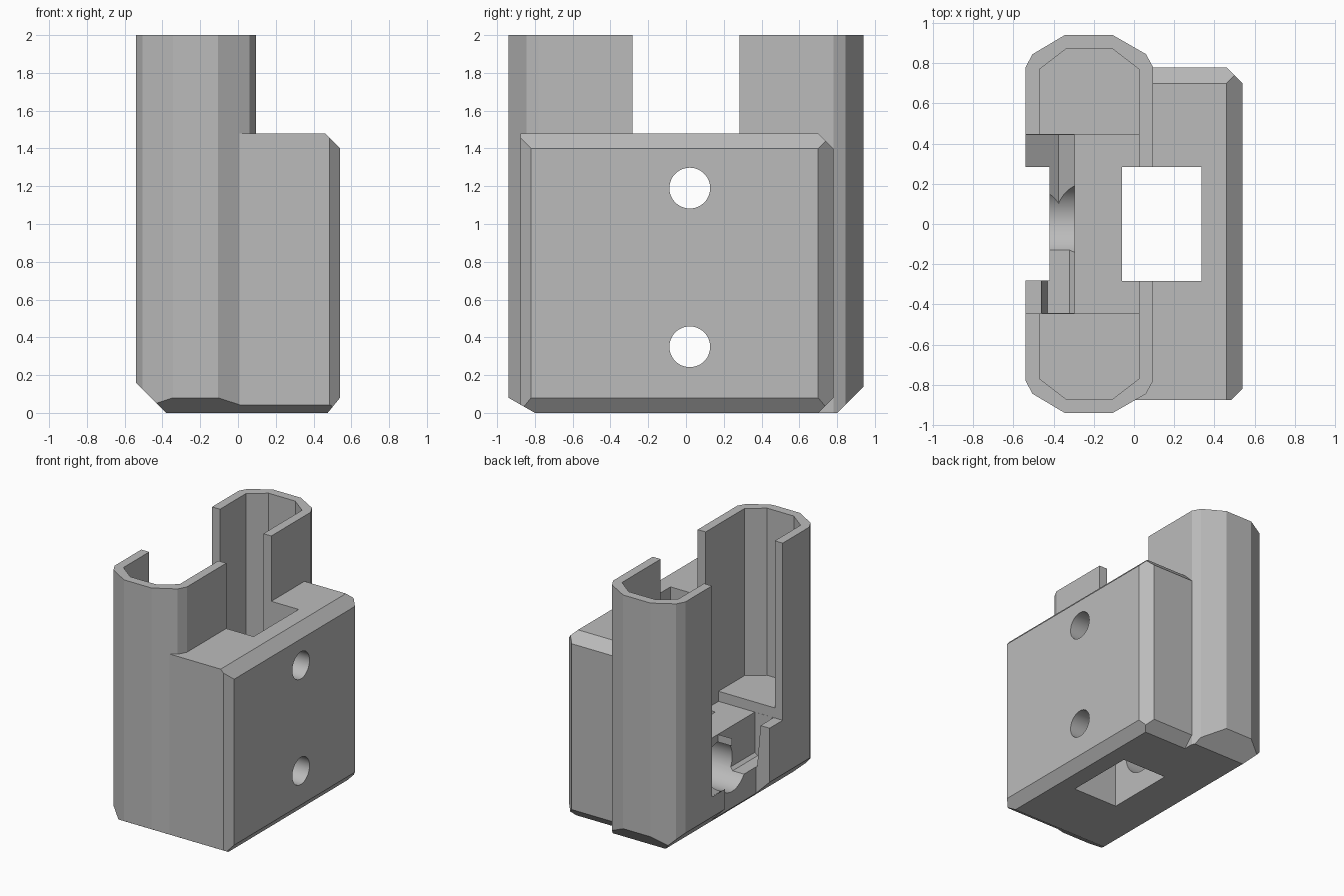
import bpy, bmesh, math
from mathutils import Vector

cube = bpy.data.objects.get("Cube")
if cube:
    bpy.data.objects.remove(cube, do_unlink=True)

grey = bpy.data.materials.new("plain_grey")
grey.use_nodes = True
colour = (0.5, 0.5, 0.5, 1)
grey.diffuse_color = colour
grey.node_tree.nodes["Principled BSDF"].inputs["Base Color"].default_value = colour


def make(name, bm):
    bmesh.ops.recalc_face_normals(bm, faces=bm.faces)
    mesh = bpy.data.meshes.new(name)
    bm.to_mesh(mesh)
    bm.free()
    mesh.materials.append(grey)
    ob = bpy.data.objects.new(name, mesh)
    bpy.context.collection.objects.link(ob)
    return ob


def prism(name, points, direction, clips=()):
    """Extrude a polygon, then slice it by planes (point, outward normal)."""
    bm = bmesh.new()
    face = bm.faces.new([bm.verts.new(p) for p in points])
    new = bmesh.ops.extrude_face_region(bm, geom=[face])["geom"]
    verts = [g for g in new if isinstance(g, bmesh.types.BMVert)]
    bmesh.ops.translate(bm, verts=verts, vec=direction)
    for co, normal in clips:
        cut = bmesh.ops.bisect_plane(bm, geom=bm.verts[:] + bm.edges[:] + bm.faces[:], dist=1e-5,
                                     plane_co=co, plane_no=normal, clear_outer=True)
        edges = [g for g in cut["geom_cut"] if isinstance(g, bmesh.types.BMEdge)]
        bmesh.ops.holes_fill(bm, edges=edges, sides=0)
    return make(name, bm)


def upright(name, outline, z0, z1, clips=()):
    return prism(name, [(x, y, z0) for x, y in outline], (0, 0, z1 - z0), clips)


def box(name, x0, x1, y0, y1, z0, z1, clips=()):
    return upright(name, [(x0, y0), (x1, y0), (x1, y1), (x0, y1)], z0, z1, clips)


def across(name, profile, y0, y1):
    return prism(name, [(x, y0, z) for x, z in profile], (0, y1 - y0, 0))


def bore(name, radius, x0, x1, y, z, sides=48):
    ring = [(x0, y + radius * math.cos(2 * math.pi * i / sides),
             z + radius * math.sin(2 * math.pi * i / sides)) for i in range(sides)]
    return prism(name, ring, (x1 - x0, 0, 0))


def boolean(target, tool, operation):
    mod = target.modifiers.new(tool.name, "BOOLEAN")
    mod.operation = operation
    mod.solver = "EXACT"
    mod.object = tool
    bpy.ops.object.select_all(action="DESELECT")
    bpy.context.view_layer.objects.active = target
    target.select_set(True)
    bpy.ops.object.modifier_apply(modifier=mod.name)
    bpy.data.objects.remove(tool, do_unlink=True)


# Tall column with rounded ends and a bevelled foot
end = [(-0.54, 0.78), (-0.505, 0.845), (-0.345, 0.94), (-0.105, 0.94), (0.06, 0.845), (0.095, 0.78)]
outline = end + [(x, -y) for x, y in reversed(end)]
housing = upright("housing", outline, 0, 2, [
    ((-0.38, 0, 0), (-1, 0, -1)),
    ((0, 0.8, 0), (0, 1, -1)),
    ((0, -0.8, 0), (0, -0.08, -0.14)),
])

# Side block with bevelled edges
block = box("side_block", -0.2, 0.54, -0.875, 0.78, 0, 1.48, [
    ((0.46, 0, 1.48), (1, 0, 1)),
    ((0.475, 0, 0), (0.08, 0, -0.065)),
    ((0, 0.7, 1.48), (0, 1, 1)),
    ((0, 0.7, 0), (0, 1, -1)),
    ((0, -0.8, 0), (0, -0.08, -0.14)),
    ((0.54, 0.7, 0), (1, 1, 0)),
    ((0.54, -0.82, 0), (1, -1, 0)),
])
boolean(housing, block, "UNION")

# Pockets at both ends
inner = [(-0.47, 0.44), (-0.47, 0.77), (-0.34, 0.87), (-0.105, 0.87), (0.025, 0.77), (0.025, 0.44)]
cutters = [upright("end_pocket", [(x, s * y) for x, y in inner], 0.67, 2.2) for s in (-1, 1)]

# Open middle, square shaft and outer notch
cutters += [
    box("middle_opening", -0.7, 0.025, -0.445, 0.445, 0.59, 2.3),
    box("square_shaft", -0.06, 0.335, -0.283, 0.283, -0.2, 2.4),
    box("outer_notch", -0.7, -0.42, -0.28, 0.283, -0.2, 2.5),
]

# Stepped channels beside the lower bore
cutters += [
    across("front_channel", [(-0.46, 0.65), (-0.46, 0.58), (-0.43, 0.25), (-0.32, 0.25),
                             (-0.295, 0.27), (-0.295, 0.65)], -0.444, 0.02),
    across("back_channel", [(-0.7, 0.65), (-0.7, 0.446), (-0.375, 0.19), (-0.295, 0.29),
                            (-0.295, 0.65)], 0.02, 0.444),
]

# Round holes
cutters += [bore("screw_hole", 0.108, 0.1, 0.8, 0.02, z) for z in (0.35, 1.19)]
cutters.append(bore("wide_bore", 0.18, -0.7, 0.0, 0.02, 0.35))

for cutter in cutters:
    boolean(housing, cutter, "DIFFERENCE")

bpy.ops.object.shade_smooth_by_angle(angle=math.radians(20))
